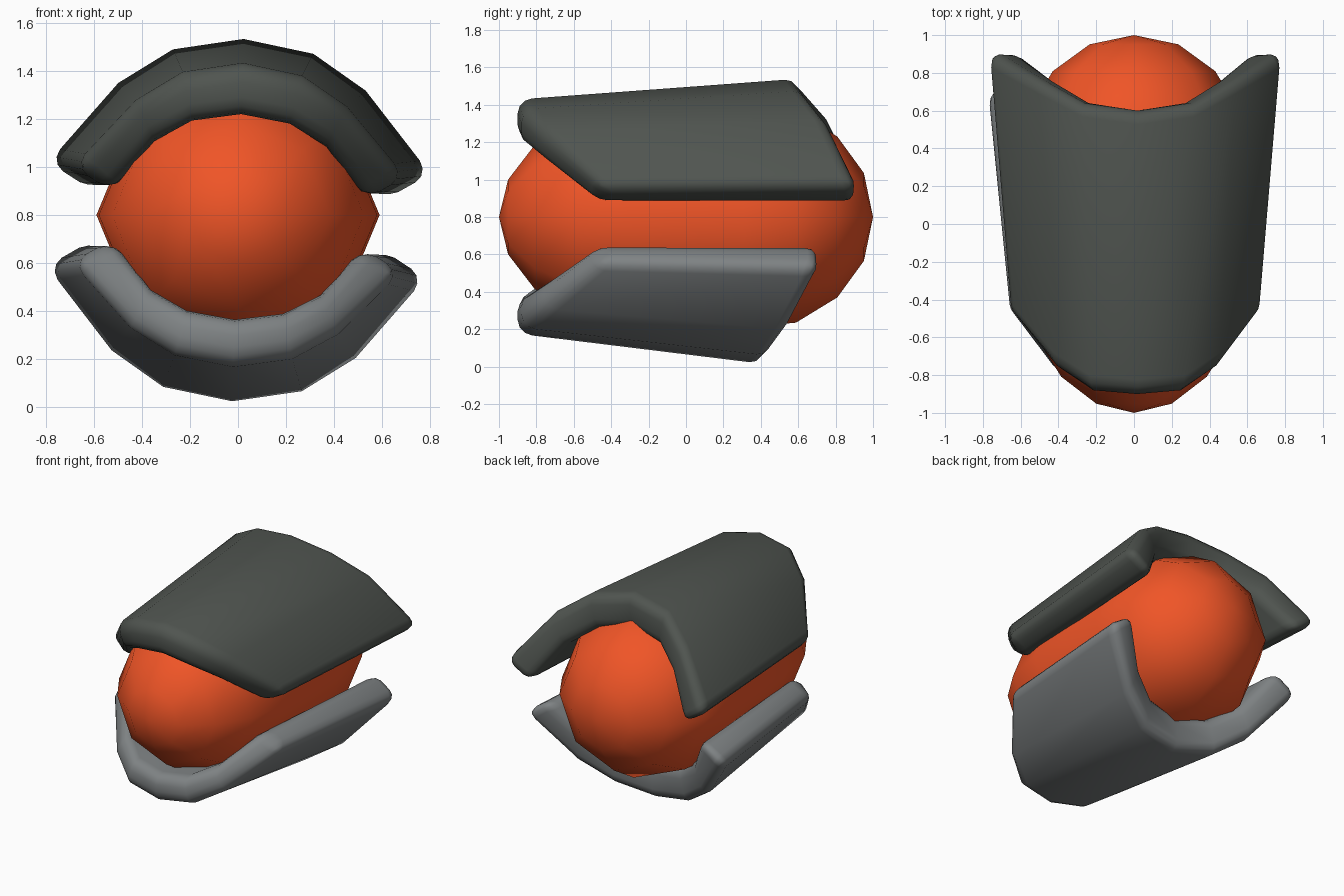
import bpy, bmesh, math
from mathutils import Matrix, Vector

if "Cube" in bpy.data.objects:
    bpy.data.objects.remove(bpy.data.objects["Cube"])


def finish(name, bm, color):
    bmesh.ops.recalc_face_normals(bm, faces=bm.faces[:])
    for f in bm.faces:
        f.smooth = True
    me = bpy.data.meshes.new(name)
    bm.to_mesh(me)
    bm.free()
    ob = bpy.data.objects.new(name, me)
    bpy.context.collection.objects.link(ob)
    mat = bpy.data.materials.new(name + "_color")
    mat.diffuse_color = (*color, 1)
    mat.use_nodes = True
    mat.node_tree.nodes["Principled BSDF"].inputs["Base Color"].default_value = mat.diffuse_color
    me.materials.append(mat)
    return ob


# Orange egg-shaped core: rings along y, slightly fuller at the back
bm = bmesh.new()
SIDES = 8
radii = [0.2, 0.385, 0.525, 0.58, 0.59, 0.59, 0.565, 0.43, 0.235]
rings = []
for i, r in enumerate(radii):
    y = -math.cos(math.pi * (i + 1) / 10)
    rings.append([bm.verts.new((r * math.cos(a), y, 0.8 + r * math.sin(a)))
                  for a in (2 * math.pi * k / SIDES for k in range(SIDES))])
tips = [bm.verts.new((0, y, 0.8)) for y in (-1, 1)]
for k in range(SIDES):
    n = (k + 1) % SIDES
    for a, b in zip(rings, rings[1:]):
        bm.faces.new((a[k], a[n], b[n], b[k]))
    bm.faces.new((tips[0], rings[0][k], rings[0][n]))
    bm.faces.new((tips[1], rings[-1][k], rings[-1][n]))
finish("core", bm, (0.87, 0.09, 0.02))

# Arch half-profile from the crown to the tip: (x, height above base)
OUTER = [(0, 0.615), (0.275, 0.563), (0.478, 0.42), (0.725, 0.105)]
INNER = [(0, 0.378), (0.225, 0.34), (0.39, 0.235), (0.55, 0.0)]
TILT = Matrix.Rotation(math.radians(1.8), 4, 'Y')


def shell(name, base, up, kx, kz, front, back, color):
    """Thick arch with slanted ends, widening towards the back."""
    bm = bmesh.new()

    def row(profile, ends):
        out = []
        for i in range(-3, 4):
            (x, h), y = profile[abs(i)], ends[abs(i)]
            x *= (1 if i >= 0 else -1) * (1 + kx * y)
            p = Vector((x, y, base - 0.8 + up * h * (1 + kz * y)))
            out.append(bm.verts.new(TILT @ p + Vector((0, 0, 0.8))))
        return out

    loops = [row(OUTER, front), row(OUTER, back),
             row(INNER, back), row(INNER, front)]
    for a, b in zip(loops, loops[1:] + loops[:1]):
        for k in range(6):
            bm.faces.new((a[k], a[k + 1], b[k + 1], b[k]))
    for k in (0, 6):
        bm.faces.new([l[k] for l in loops])
    ob = finish(name, bm, color)
    bev = ob.modifiers.new("rounded_rim", 'BEVEL')
    bev.width = 0.07
    bev.segments = 3
    bev.limit_method = 'ANGLE'
    bev.angle_limit = math.radians(40)


FRONT = (-0.9, -0.88, -0.76, -0.46)
shell("upper_shell", 0.88, 1, 0.115, 0.12, FRONT,
      (0.6, 0.64, 0.76, 0.92), (0.08, 0.09, 0.08))
shell("lower_shell", 0.68, -1, 0.135, 0.2, FRONT,
      (0.41, 0.45, 0.55, 0.72), (0.21, 0.225, 0.23))
